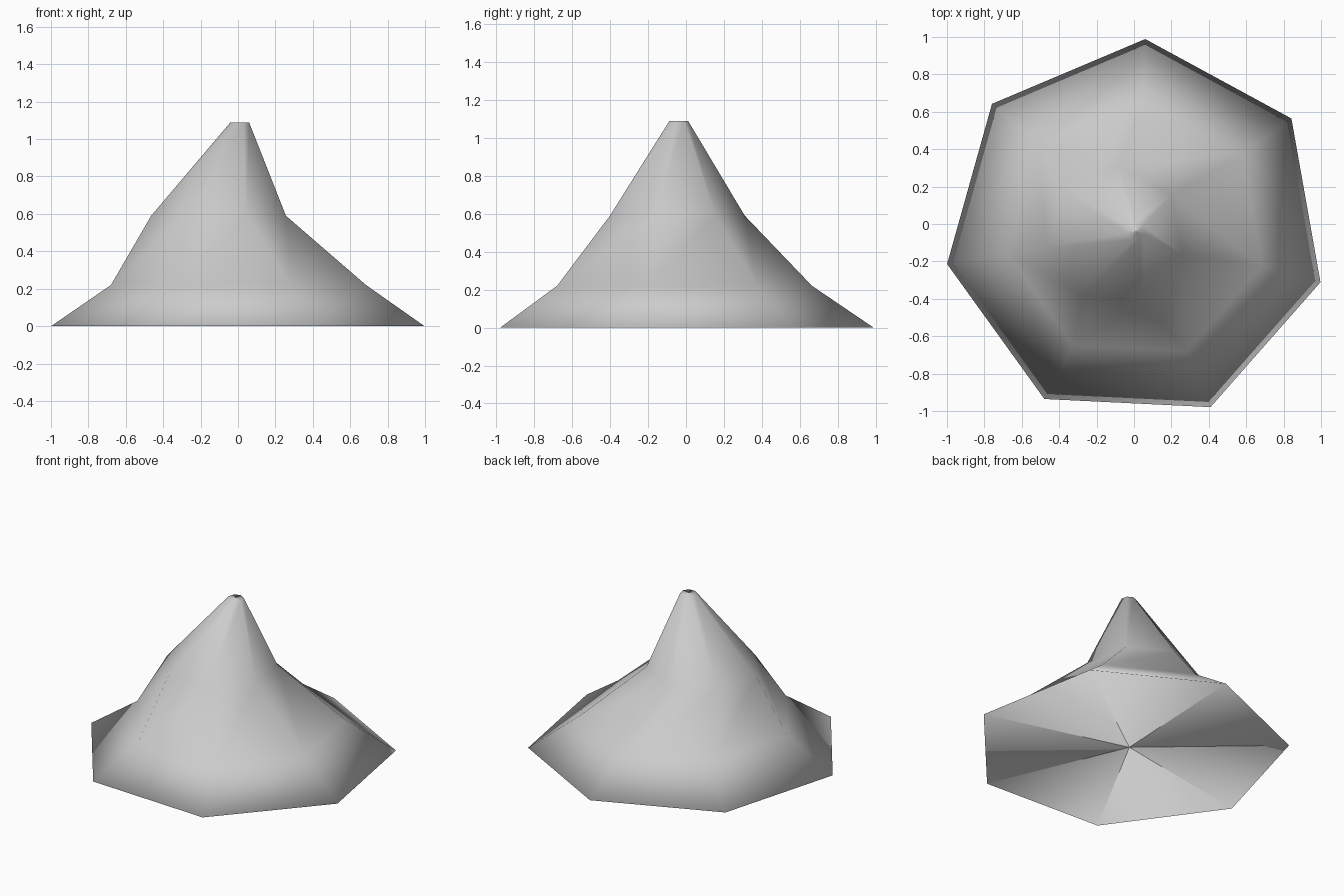
import bpy
import bmesh
from math import cos, sin, pi, radians
from mathutils import Vector

cube = bpy.data.objects.get("Cube")
if cube:
    bpy.data.objects.remove(cube, do_unlink=True)

SIDES = 7
START = radians(87.2)


def direction(i, z=0.0):
    a = START + 2 * pi * i / SIDES
    return Vector((cos(a), sin(a), z))


# Seven-sided rings from rim to summit: centre x, centre y, height, radius
rings = [
    (0.01, -0.035, 0.0, 1.025),
    (0.01, -0.035, 0.22, 0.70),
    (-0.10, -0.06, 0.59, 0.37),
    (0.01, -0.04, 1.09, 0.051),
]

bm = bmesh.new()
loops = [[bm.verts.new(Vector((x, y, z)) + direction(i) * r) for i in range(SIDES)]
         for x, y, z, r in rings]
base_centre = bm.verts.new(rings[0][:3])
top_centre = bm.verts.new(rings[-1][:3])

# Slopes between the rings, then the fans that close the base and summit
for low, high in zip(loops, loops[1:]):
    for i in range(SIDES):
        j = (i + 1) % SIDES
        bm.faces.new((low[i], low[j], high[j], high[i]))
for i in range(SIDES):
    j = (i + 1) % SIDES
    bm.faces.new((loops[0][j], loops[0][i], base_centre))
    bm.faces.new((loops[-1][i], loops[-1][j], top_centre))
bm.normal_update()
for face in bm.faces:
    face.smooth = True

mesh = bpy.data.meshes.new("mountain")
bm.verts.index_update()
base_index, top_index = base_centre.index, top_centre.index
bm.to_mesh(mesh)
bm.free()

# Soft shading: rim normals face outwards, fan centres follow their ring
vertex_normals = [v.normal.copy() for v in mesh.vertices]
for i in range(SIDES):
    vertex_normals[i] = direction(i, -0.08).normalized()
corner_normals = []
for poly in mesh.polygons:
    for v in poly.vertices:
        normal = vertex_normals[v]
        if v in (base_index, top_index):
            ring = [vertex_normals[k] for k in poly.vertices if k != v]
            normal = (ring[0] + ring[1]).normalized()
        corner_normals.append(normal)
mesh.normals_split_custom_set(corner_normals)

# Plain grey stone
stone = bpy.data.materials.new("grey_stone")
stone.use_nodes = True
grey = (0.6, 0.6, 0.6, 1.0)
stone.diffuse_color = grey
stone.node_tree.nodes["Principled BSDF"].inputs["Base Color"].default_value = grey
mesh.materials.append(stone)

mountain = bpy.data.objects.new("mountain", mesh)
bpy.context.collection.objects.link(mountain)
